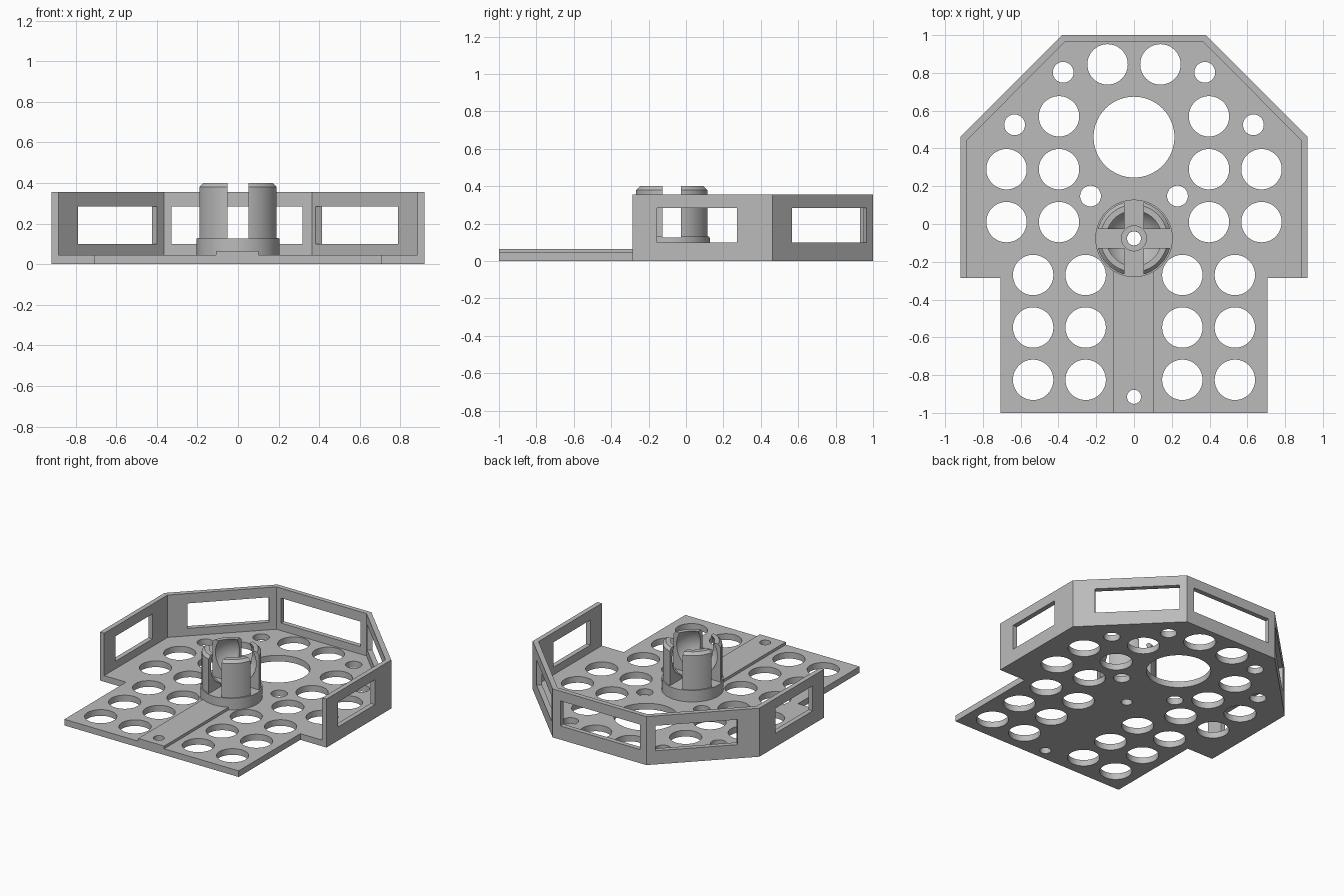
import bpy, bmesh, math

cube = bpy.data.objects.get("Cube")
if cube:
    bpy.data.objects.remove(cube, do_unlink=True)

grey = bpy.data.materials.new("plain grey")
grey.use_nodes = True
COLOUR = (0.5, 0.5, 0.5, 1)
grey.diffuse_color = COLOUR
grey.node_tree.nodes["Principled BSDF"].inputs["Base Color"].default_value = COLOUR

DECK, WALL_TOP, BOSS_Y = 0.045, 0.355, -0.076


def add_prism(bm, outline, z0, z1):
    face = bm.faces.new([bm.verts.new((x, y, z0)) for x, y in outline])
    top = bmesh.ops.extrude_face_region(bm, geom=[face])["geom"]
    for v in top:
        if isinstance(v, bmesh.types.BMVert):
            v.co.z = z1


def circle(x, y, r, n=48):
    return [(x + r * math.cos(2 * math.pi * i / n),
             y + r * math.sin(2 * math.pi * i / n)) for i in range(n)]


def rect(x0, x1, y0, y1):
    return [(x0, y0), (x1, y0), (x1, y1), (x0, y1)]


def finish(name, bm):
    bmesh.ops.recalc_face_normals(bm, faces=bm.faces)
    me = bpy.data.meshes.new(name)
    bm.to_mesh(me)
    bm.free()
    ob = bpy.data.objects.new(name, me)
    bpy.context.collection.objects.link(ob)
    me.materials.append(grey)
    return ob


def prisms(name, outlines, z0, z1):
    bm = bmesh.new()
    for o in outlines:
        add_prism(bm, o, z0, z1)
    return finish(name, bm)


def cut(ob, cutter):
    mod = ob.modifiers.new("cut", "BOOLEAN")
    mod.operation, mod.solver, mod.object = "DIFFERENCE", "EXACT", cutter
    bpy.context.view_layer.objects.active = ob
    bpy.ops.object.modifier_apply(modifier=mod.name)
    bpy.data.objects.remove(cutter, do_unlink=True)


def mirrored(points):
    return points + [(-x, y) for x, y in reversed(points)]


# Perforated deck, fitted inside the wall
inner = [(0.883, -0.287), (0.883, 0.445), (0.365, 0.965)]
outer = [(0.918, -0.287), (0.918, 0.462), (0.38, 1.0)]
deck = prisms("deck", [mirrored([(0.706, -1), (0.706, -0.287)] + inner)], 0, DECK)

holes = [circle(0, 0.46, 0.214, 64), circle(0, BOSS_Y, 0.037), circle(0, -0.915, 0.037)]
large = [(0.14, 0.845), (0.397, 0.57)]
large += [(x, y) for x in (0.397, 0.675) for y in (0.29, 0.01)]
large += [(x, y) for x in (0.256, 0.534) for y in (-0.27, -0.548, -0.825)]
small = [(0.375, 0.803), (0.632, 0.525), (0.23, 0.148)]
for side in (-1, 1):
    holes += [circle(side * x, y, 0.107) for x, y in large]
    holes += [circle(side * x, y, 0.055) for x, y in small]
cut(deck, prisms("hole_cutter", holes, -0.1, 0.2))

# Raised rail on the tail of the deck
rail = prisms("rail", [rect(-0.108, 0.102, -1, -0.2)], DECK, 0.065)
cut(rail, prisms("rail_cutter", [circle(0, -0.915, 0.037)], 0, 0.2))

# Wall band around three quarters of the deck
band = mirrored(outer) + list(reversed(mirrored(inner)))
wall = prisms("wall", [band], 0, WALL_TOP)


def diagonal_window(side, flare):
    # The flare widens the inner end of the opening towards the back corner
    plan = [(0.843, 0.595), (0.453, 0.985), (0.36 - flare, 0.892 + flare), (0.75, 0.502)]
    return [(side * x, y) for x, y in plan]


windows = [rect(-0.328, 0.318, 0.9, 1.1),
           rect(0.8, 1.0, -0.155, 0.273), rect(-1.0, -0.8, -0.155, 0.273),
           diagonal_window(-1, 0), diagonal_window(1, 0.03)]
cut(wall, prisms("window_cutter", windows, 0.1, 0.283))

# Socket post: lathed body with a spherical cup and a centre hole
CUP_R, CUP_Z = 0.172, 0.31
profile = [(0.037, DECK), (0.205, DECK), (0.205, 0.13), (0.197, 0.13),
           (0.197, 0.38), (0.178, 0.4)]
a0, a1 = math.asin((0.4 - CUP_Z) / CUP_R), -math.acos(0.066 / CUP_R)
for i in range(15):
    a = a0 + (a1 - a0) * i / 14
    profile.append((CUP_R * math.cos(a), CUP_Z + CUP_R * math.sin(a)))
profile += [(0.066, 0.118), (0.037, 0.118)]

bm = bmesh.new()
N = 64
rings = [[bm.verts.new((x, y, z)) for x, y in circle(0, BOSS_Y, r, N)] for r, z in profile]
for j, ring in enumerate(rings):
    nxt = rings[(j + 1) % len(rings)]
    for i in range(N):
        k = (i + 1) % N
        bm.faces.new((ring[i], ring[k], nxt[k], nxt[i]))
post = finish("socket_post", bm)

# Crossed slots split the cup into four fingers
for slot in (rect(-0.051, 0.051, BOSS_Y - 0.3, BOSS_Y + 0.3),
             rect(-0.3, 0.3, BOSS_Y - 0.05, BOSS_Y + 0.05)):
    cut(post, prisms("slot_cutter", [slot], 0.127, 0.5))

# Smooth the round parts, keep the corners sharp
for ob in (deck, rail, post):
    bpy.ops.object.select_all(action="DESELECT")
    ob.select_set(True)
    bpy.context.view_layer.objects.active = ob
    bpy.ops.object.shade_smooth_by_angle(angle=math.radians(25))
